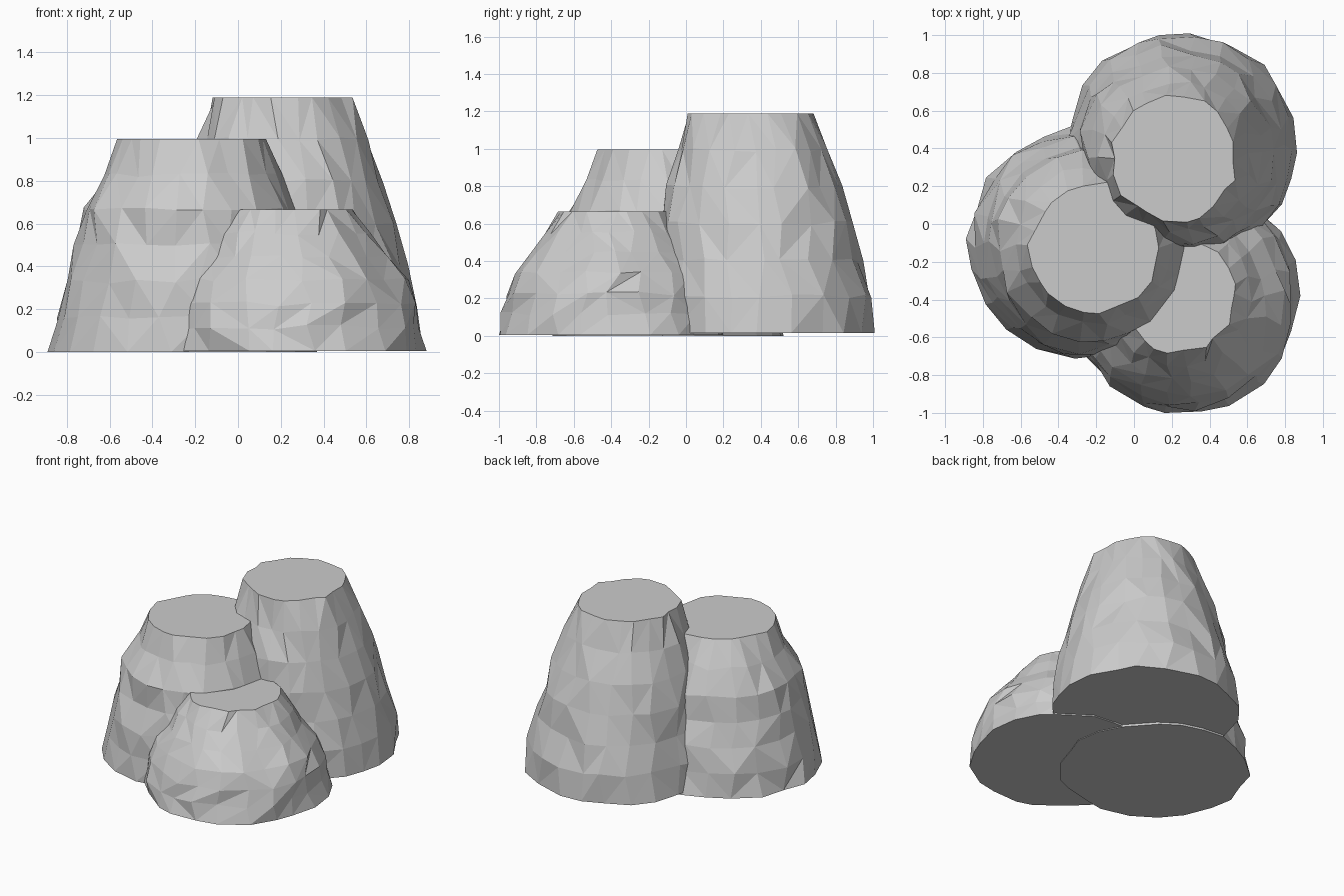
import bpy, bmesh, math, random

if "Cube" in bpy.data.objects:
    bpy.data.objects.remove(bpy.data.objects["Cube"])

SIDES = 22


def boulder(name, seed, base_c, top_c, z0, height, radii):
    """Flat-topped low-poly rock: jittered rings lofted from base to top."""
    rng = random.Random(seed)
    bm = bmesh.new()
    last = len(radii) - 1
    rings = []
    for k, r in enumerate(radii):
        t = k / last
        cx = base_c[0] + (top_c[0] - base_c[0]) * t
        cy = base_c[1] + (top_c[1] - base_c[1]) * t
        ring = []
        for i in range(SIDES):
            a = 2 * math.pi * (i + rng.uniform(-0.25, 0.25)) / SIDES
            rr = r + rng.uniform(-0.022, 0.016)
            dz = 0 if k in (0, last) else rng.uniform(-0.012, 0.012)
            z = z0 + (height - z0) * t + dz
            ring.append(bm.verts.new((cx + rr * math.cos(a), cy + rr * math.sin(a), z)))
        rings.append(ring)
    # faceted sides, diagonals alternating at random
    for lo, hi in zip(rings, rings[1:]):
        for i in range(SIDES):
            j = (i + 1) % SIDES
            a, b, c, d = lo[i], lo[j], hi[j], hi[i]
            if rng.random() < 0.5:
                bm.faces.new((a, b, c))
                bm.faces.new((a, c, d))
            else:
                bm.faces.new((a, b, d))
                bm.faces.new((b, c, d))
    # flat base and flat cut top
    bm.faces.new(rings[0][::-1])
    bm.faces.new(rings[-1])
    me = bpy.data.meshes.new(name)
    bm.to_mesh(me)
    bm.free()
    ob = bpy.data.objects.new(name, me)
    bpy.context.collection.objects.link(ob)
    return ob


# tall rock at the back right
boulder("tall_rock", 3, (0.25, 0.40), (0.215, 0.345), 0.015, 1.19,
        (0.615, 0.60, 0.56, 0.52, 0.475, 0.40, 0.33))
# medium rock at the left
boulder("medium_rock", 8, (-0.26, -0.10), (-0.21, -0.12), 0.0, 0.995,
        (0.615, 0.60, 0.57, 0.525, 0.50, 0.415, 0.34))
# low rock at the front right
boulder("low_rock", 5, (0.27, -0.39), (0.24, -0.385), 0.005, 0.665,
        (0.605, 0.60, 0.575, 0.53, 0.45, 0.37, 0.30))
